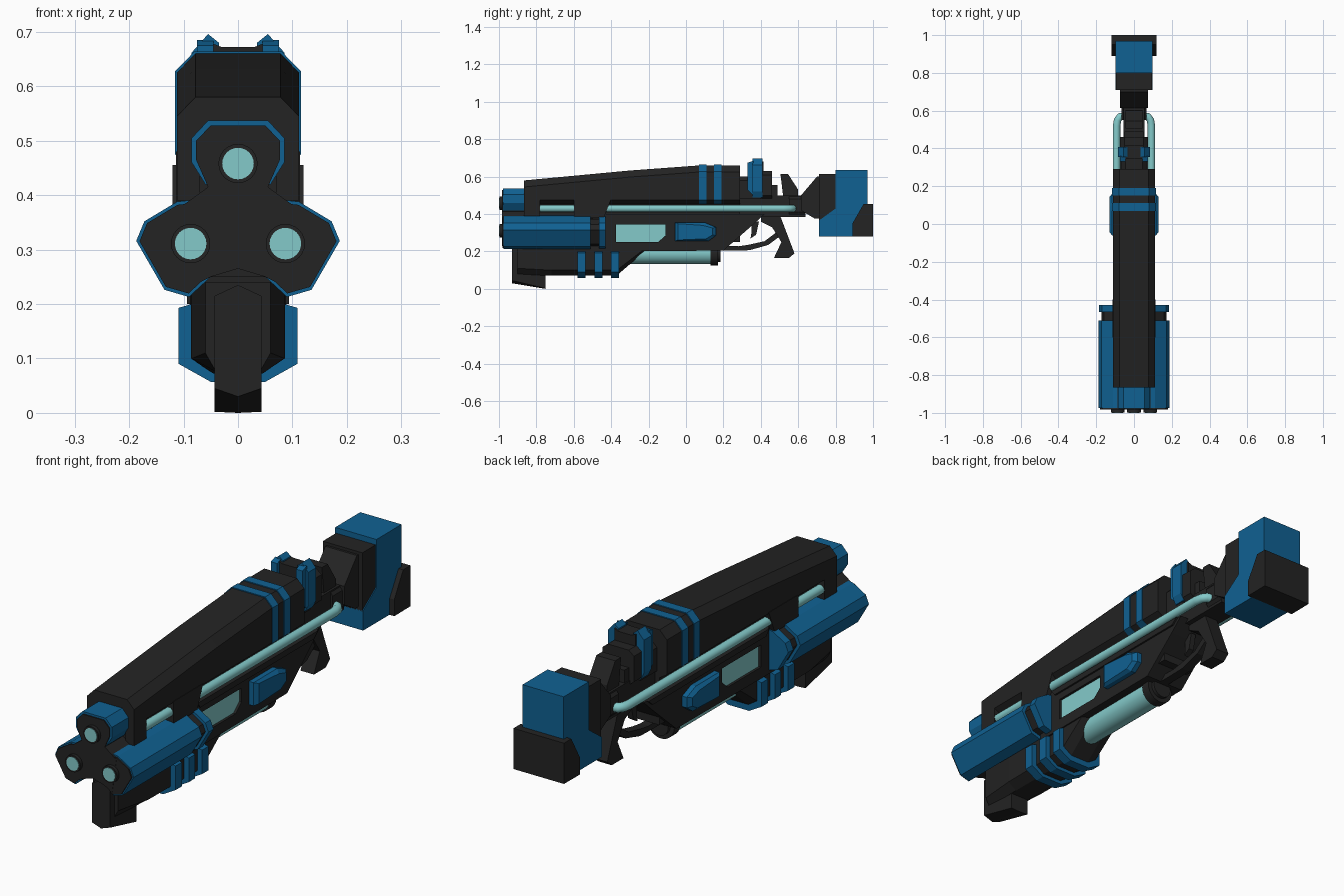
import bpy, bmesh, math
from mathutils import Vector, Matrix

if "Cube" in bpy.data.objects:
    bpy.data.objects.remove(bpy.data.objects["Cube"])


def material(name, rgb):
    m = bpy.data.materials.new(name)
    m.diffuse_color = (*rgb, 1)
    m.use_nodes = True
    m.node_tree.nodes["Principled BSDF"].inputs["Base Color"].default_value = m.diffuse_color
    return m


DARK = material("charcoal", (0.017, 0.017, 0.017))
BLUE = material("blue", (0.005, 0.12, 0.29))
CYAN = material("pale_cyan", (0.23, 0.59, 0.59))


def finish(name, bm, mat):
    bmesh.ops.recalc_face_normals(bm, faces=bm.faces)
    me = bpy.data.meshes.new(name)
    bm.to_mesh(me)
    bm.free()
    me.materials.append(mat)
    ob = bpy.data.objects.new(name, me)
    bpy.context.collection.objects.link(ob)
    return ob


def add_loft(bm, rings):
    rows = [[bm.verts.new(p) for p in r] for r in rings]
    n = len(rows[0])
    for a, b in zip(rows, rows[1:]):
        for i in range(n):
            bm.faces.new((a[i], a[(i + 1) % n], b[(i + 1) % n], b[i]))
    bm.faces.new(rows[0])
    bm.faces.new(rows[-1])


def loft(name, sections, mat):
    """Symmetric sections (y, right half outline in x,z from top to bottom)."""
    bm = bmesh.new()
    rings = []
    for y, half in sections:
        full = list(half) + [(-x, z) for x, z in reversed(half) if x > 0]
        rings.append([(x, y, z) for x, z in full])
    add_loft(bm, rings)
    return finish(name, bm, mat)


def bar(name, half, y0, y1, mat):
    return loft(name, [(y0, half), (y1, half)], mat)


def pair(name, outline, y0, y1, mat):
    """Closed x,z outline run along y, on both sides."""
    bm = bmesh.new()
    for s in (1, -1):
        add_loft(bm, [[(s * x, y, z) for x, z in outline] for y in (y0, y1)])
    return finish(name, bm, mat)


def slab(name, prof, x0, x1, mat, bevel=0.0, mirror=False):
    """Side profile (y,z) given thickness in x; bevel shrinks the outer face."""
    bm = bmesh.new()
    c = sum((Vector(p) for p in prof), Vector((0, 0))) / len(prof)
    for s in ((1, -1) if mirror else (1,)):
        rings = [[(s * x0, y, z) for y, z in prof]]
        if bevel:
            rings.append([(s * (x1 - bevel), y, z) for y, z in prof])
            small = [Vector(p) - (Vector(p) - c).normalized() * bevel * 1.3 for p in prof]
            rings.append([(s * x1, y, z) for y, z in small])
        else:
            rings.append([(s * x1, y, z) for y, z in prof])
        add_loft(bm, rings)
    return finish(name, bm, mat)


def rods(name, spots, r, y0, y1, mat, sides=24):
    bm = bmesh.new()
    for x, z in spots:
        bmesh.ops.create_cone(bm, cap_ends=True, segments=sides, radius1=r, radius2=r, depth=y1 - y0,
                              matrix=Matrix.Translation((x, (y0 + y1) / 2, z)) @ Matrix.Rotation(math.pi / 2, 4, 'X'))
    ob = finish(name, bm, mat)
    for p in ob.data.polygons:
        p.use_smooth = len(p.vertices) == 4
    return ob


def scaled(outline, k, cx=0.1, cz=0.305):
    return [(cx + (x - cx) * k, cz + (z - cz) * k) for x, z in outline]


# Upper shroud: long sloping top cover, with two wrapping bands
def cover(top, g=0.0):
    return [(0.078 + g / 2, top + g), (0.112 + g, top - 0.035 + g / 2), (0.112 + g, 0.475), (0.08, 0.455)]


loft("upper_shroud", [(-0.865, cover(0.58)), (-0.3, cover(0.633)), (0.07, cover(0.66)),
                      (0.29, cover(0.66))], DARK)
for i, y in enumerate((0.07, 0.15)):
    bar(f"shroud_band_{i + 1}", cover(0.66, 0.004), y, y + 0.04, BLUE)

# Inner core
bar("inner_core", [(0.076, 0.465), (0.076, 0.25)], -0.86, 0.29, DARK)
bar("shroud_nose", [(0.055, 0.56), (0.112, 0.54), (0.112, 0.46), (0.08, 0.455)], -0.864, -0.8, DARK)
slab("shroud_side_front", [(-0.865, 0.48), (-0.78, 0.48), (-0.78, 0.39), (-0.865, 0.39)],
     0.07, 0.112, DARK, mirror=True)
slab("tube_cover", [(-0.60, 0.48), (-0.40, 0.48), (-0.44, 0.38), (-0.60, 0.38)], 0.07, 0.114, DARK, mirror=True)

# Energy tubes running along both sides and curving in at the rear
for side, s in (("right", 1), ("left", -1)):
    cu = bpy.data.curves.new(side + "_energy_tube", 'CURVE')
    cu.dimensions = '3D'
    cu.bevel_depth = 0.02
    cu.bevel_resolution = 3
    cu.use_fill_caps = True
    sp = cu.splines.new('POLY')
    pts = [(0.092, -0.8), (0.092, 0.52), (0.087, 0.55), (0.074, 0.568), (0.04, 0.575)]
    sp.points.add(len(pts) - 1)
    for p, (x, y) in zip(sp.points, pts):
        p.co = (s * x, y, 0.43, 1)
    cu.materials.append(CYAN)
    bpy.context.collection.objects.link(bpy.data.objects.new(side + "_energy_tube", cu))

# Three-barrel muzzle
POD = [(0.05, 0.395), (0.112, 0.388), (0.172, 0.352), (0.187, 0.316), (0.135, 0.226), (0.09, 0.213), (0.05, 0.25)]
pair("side_barrel_shroud", POD, -0.975, -0.51, BLUE)
pair("side_barrel_face", scaled(POD, 0.93), -0.982, -0.9, DARK)
pair("side_barrel_neck", scaled(POD, 0.82), -0.51, -0.44, DARK)
pair("side_barrel_collar", scaled(POD, 0.98), -0.465, -0.43, BLUE)
bar("top_barrel_shroud", [(0.055, 0.537), (0.085, 0.505), (0.085, 0.46), (0.06, 0.42)], -0.978, -0.86, BLUE)
bar("muzzle_face", [(0.05, 0.528), (0.077, 0.5), (0.077, 0.465), (0.055, 0.415), (0.11, 0.375),
                    (0.09, 0.23), (0.05, 0.25), (0, 0.265)], -0.983, -0.85, DARK)
SPOTS = [(0, 0.458), (0.087, 0.311), (-0.087, 0.311)]
rods("muzzle_rings", SPOTS, 0.036, -0.998, -0.9, DARK)
rods("muzzle_lenses", SPOTS, 0.029, -1.0, -0.95, CYAN)

# Lower receiver with a recessed window on each side
lower = slab("lower_receiver", [(-0.5, 0.4), (0.42, 0.4), (0.36, 0.345), (0.2, 0.205), (-0.5, 0.2)],
             -0.094, 0.094, DARK)
WINDOW = [(-0.375, 0.25), (-0.375, 0.345), (-0.11, 0.345), (-0.11, 0.285), (-0.15, 0.25)]
cutter = slab("window_cutter", WINDOW, 0.08, 0.15, DARK, mirror=True)
cutter.hide_render = True
cutter.hide_set(True)
cut = lower.modifiers.new("window", 'BOOLEAN')
cut.operation = 'DIFFERENCE'
cut.object = cutter
slab("side_window", WINDOW, 0.07, 0.083, CYAN, mirror=True)
slab("side_rail", [(-0.42, 0.4), (0.4, 0.4), (0.37, 0.375), (-0.4, 0.375)], 0.08, 0.102, DARK, mirror=True)
slab("side_pod", [(-0.06, 0.255), (-0.06, 0.355), (0.1, 0.355), (0.16, 0.33), (0.16, 0.285), (0.12, 0.255)],
     0.09, 0.13, BLUE, bevel=0.014, mirror=True)

# Underside energy cell
rods("energy_cell", [(0, 0.19)], 0.058, -0.3, 0.14, CYAN)
rods("energy_cell_cap", [(0, 0.19)], 0.064, 0.13, 0.17, DARK)
rods("energy_cell_end", [(0, 0.19)], 0.045, 0.17, 0.185, DARK)

# Fore-end with three bands and a downward front fin
loft("fore_end", [(-0.9, [(0.06, 0.24), (0.06, 0.11), (0.04, 0.075)]),
                  (-0.72, [(0.085, 0.24), (0.085, 0.1), (0.045, 0.072)]),
                  (-0.37, [(0.088, 0.24), (0.088, 0.1), (0.045, 0.072)]),
                  (-0.22, [(0.088, 0.24), (0.088, 0.215), (0.045, 0.2)])], DARK)
loft("front_fin", [(-0.93, [(0, 0.235), (0.043, 0.215), (0.043, 0.045), (0, 0.03)]),
                   (-0.75, [(0, 0.235), (0.043, 0.215), (0.043, 0.002), (0, 0.0)])], DARK)
for i, y in enumerate((-0.58, -0.49, -0.4)):
    bar(f"fore_end_band_{i + 1}", [(0.085, 0.2), (0.109, 0.193), (0.109, 0.09), (0.05, 0.057)], y, y + 0.043, BLUE)

# Rear frame, sight and hammer
bar("rear_frame", [(0.055, 0.5), (0.055, 0.385)], 0.28, 0.64, DARK)
bar("rear_block", [(0.045, 0.6), (0.065, 0.58), (0.065, 0.48)], 0.28, 0.4, DARK)
bar("sight_base", [(0.05, 0.63), (0.075, 0.61), (0.075, 0.5), (0.05, 0.48)], 0.39, 0.46, DARK)
bar("rear_step", [(0.05, 0.555), (0.05, 0.48)], 0.46, 0.49, DARK)
bar("sight_center", [(0.03, 0.672), (0.05, 0.68), (0.05, 0.5)], 0.345, 0.415, DARK)
slab("sight_cheek_front", [(0.33, 0.675), (0.36, 0.685), (0.36, 0.5), (0.33, 0.53)], 0.045, 0.075, BLUE, mirror=True)
pair("sight_cheek", [(0.035, 0.68), (0.055, 0.696), (0.085, 0.662), (0.085, 0.52), (0.07, 0.49), (0.045, 0.49)],
     0.355, 0.408, BLUE)
slab("hammer", [(0.505, 0.615), (0.545, 0.615), (0.6, 0.53), (0.6, 0.49), (0.52, 0.49)], -0.045, 0.045, DARK)

# Grip, trigger and guard
slab("grip", [(0.4, 0.4), (0.5, 0.4), (0.58, 0.19), (0.55, 0.165), (0.47, 0.165), (0.51, 0.25), (0.46, 0.33),
              (0.4, 0.36)], -0.032, 0.032, DARK)
slab("trigger", [(0.35, 0.36), (0.39, 0.36), (0.375, 0.29), (0.345, 0.27), (0.35, 0.3)], -0.012, 0.012, DARK)
slab("trigger_guard", [(0.2, 0.23), (0.28, 0.228), (0.33, 0.235), (0.42, 0.255), (0.48, 0.3), (0.5, 0.28),
                       (0.44, 0.235), (0.34, 0.207), (0.27, 0.205), (0.18, 0.205)], -0.02, 0.02, DARK)

# Stock: dark shoulder, blue body and butt pad
bar("stock_neck", [(0.05, 0.5), (0.065, 0.48), (0.065, 0.41), (0.05, 0.39)], 0.55, 0.64, DARK)
slab("stock_front", [(0.615, 0.5), (0.7, 0.6), (0.73, 0.6), (0.73, 0.38), (0.69, 0.375), (0.615, 0.42)],
     -0.075, 0.075, DARK)
slab("stock_shoulder", [(0.71, 0.613), (0.81, 0.613), (0.81, 0.36), (0.71, 0.36)], -0.094, 0.094, DARK)
slab("stock_body", [(0.8, 0.637), (0.97, 0.637), (0.97, 0.28), (0.71, 0.28), (0.71, 0.365), (0.8, 0.43)],
     -0.098, 0.098, BLUE)
slab("butt_pad", [(0.95, 0.455), (1.0, 0.455), (1.0, 0.28), (0.89, 0.279), (0.89, 0.35)], -0.12, 0.12, DARK)
